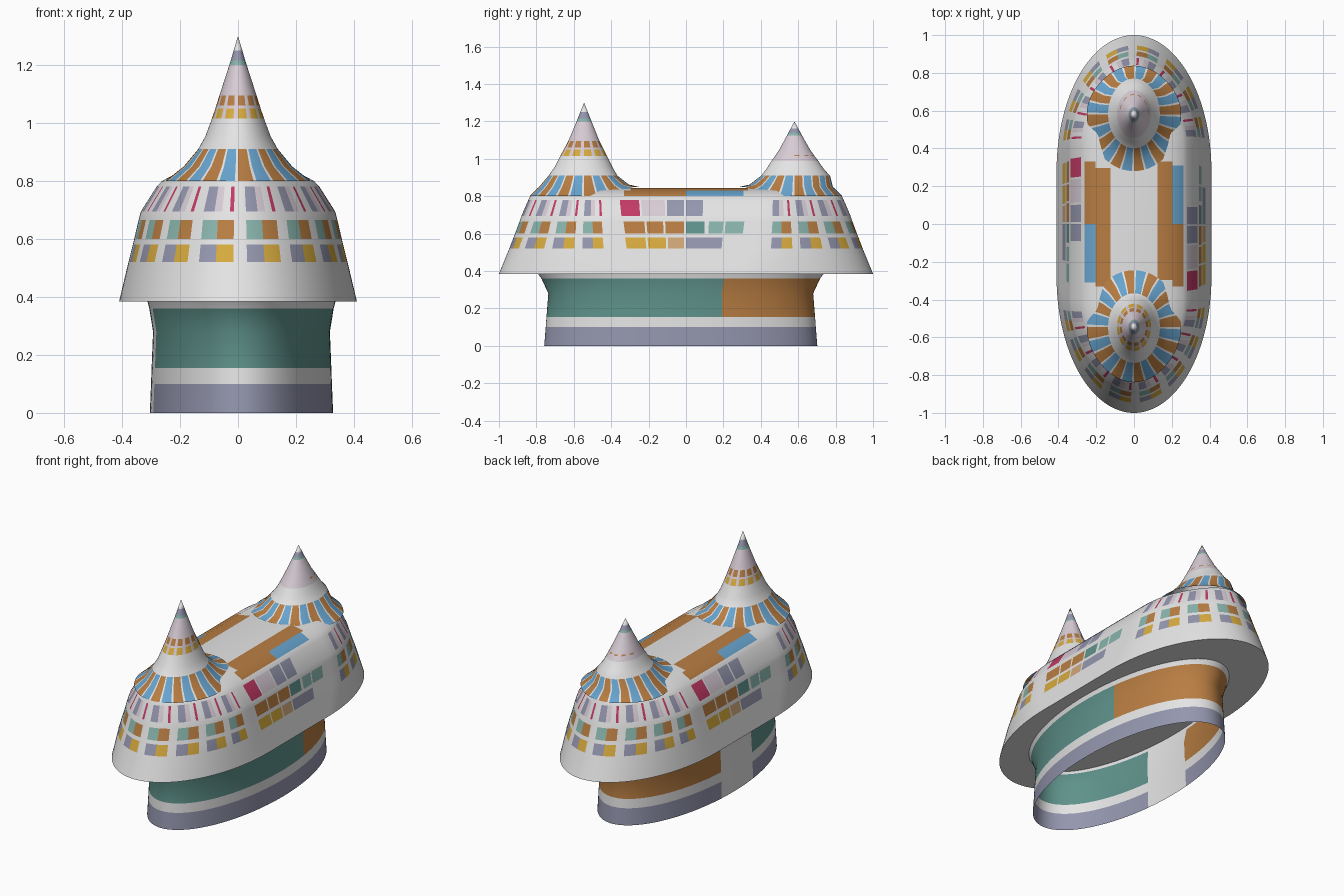
import bpy, bmesh, math

if "Cube" in bpy.data.objects:
    bpy.data.objects.remove(bpy.data.objects["Cube"])

# ---------- colours ----------
COLOURS = [("white", "E4E4E4"), ("slate", "9496AE"), ("teal", "5F928B"), ("light_teal", "88B3AB"),
           ("orange", "B87D42"), ("blue", "68A5D0"), ("yellow", "D6AA3E"), ("crimson", "C23A66"),
           ("pale_pink", "D8CCD5"), ("tan", "CFA679")]
IDX, MATS = {}, []


def lin(h):
    v = int(h, 16) / 255
    return v / 12.92 if v < 0.04 else ((v + 0.055) / 1.055) ** 2.4


for name, hx in COLOURS:
    m = bpy.data.materials.new(name)
    m.diffuse_color = (lin(hx[0:2]), lin(hx[2:4]), lin(hx[4:6]), 1)
    m.use_nodes = True
    m.node_tree.nodes["Principled BSDF"].inputs["Base Color"].default_value = m.diffuse_color
    IDX[name] = len(MATS)
    MATS.append(m)


def loft(name, rings, rule, cap_bottom=False, cap_top=False):
    """Skin closed rings of points; rule(level, column, centre) gives the colour name."""
    bm = bmesh.new()
    vs = [[bm.verts.new(p) for p in r] for r in rings]
    n = len(rings[0])
    for k in range(len(rings) - 1):
        for j in range(n):
            i = (j + 1) % n
            f = bm.faces.new((vs[k][j], vs[k][i], vs[k + 1][i], vs[k + 1][j]))
            f.material_index = IDX[rule(k, j, f.calc_center_median())]
    if cap_bottom:
        bm.faces.new(vs[0][::-1])
    if cap_top:
        bm.faces.new(vs[-1])
    bmesh.ops.remove_doubles(bm, verts=bm.verts, dist=1e-5)
    me = bpy.data.meshes.new(name)
    bm.to_mesh(me)
    bm.free()
    for m in MATS:
        me.materials.append(m)
    ob = bpy.data.objects.new(name, me)
    bpy.context.collection.objects.link(ob)
    bpy.ops.object.select_all(action='DESELECT')
    ob.select_set(True)
    bpy.context.view_layer.objects.active = ob
    bpy.ops.object.shade_smooth_by_angle(angle=math.radians(35))
    return ob


# ---------- base wall: open oval band with a slight waist ----------
wall_levels = [(0, .316, .73), (.10, .312, .722), (.155, .31, .718), (.28, .305, .708),
               (.36, .318, .745), (.387, .325, .765)]
NW = 160
wall_rings = [[(.012 + rx * math.cos(2 * math.pi * j / NW), -.028 + ry * math.sin(2 * math.pi * j / NW), z)
               for j in range(NW)] for z, rx, ry in wall_levels]


def wall_rule(k, j, c):
    if k in (1, 4) or (c.x < 0 and -.23 < c.y < .075):
        return "white"
    if k == 0:
        return "slate"
    return "teal" if c.y < (.2 if c.x > 0 else -.1) else "orange"


loft("base_wall", wall_rings, wall_rule)

# ---------- roof body: oval skirt with window bands ----------
# z, half width, half length, centre of the rounded ends
roof_levels = [(.385, .41, 1.0, .28), (.52, .378, .945, .37), (.58, .363, .922, .38), (.60, .358, .914, .38),
               (.665, .343, .89, .39), (.695, .335, .88, .39), (.78, .281, .843, .40), (.80, .262, .834, .40),
               (.83, .205, .77, .40), (.845, .125, .69, .40)]
NS, NE = 70, 96   # columns along a side and around an end


def pinch(a, p):
    return 1 - p * math.sin(2 * a) ** 2        # slimmer diagonals


def roof_ring(z, w, e, c):
    pts = []
    p = .05 * (z - .385) / .46
    for s in (1, -1):
        pts += [(s * w, s * c * (2 * j / NS - 1), z) for j in range(NS)]
        for j in range(NE):
            t = math.pi * j / NE
            a = t - .13 * math.sin(2 * t)      # even spacing round the oval
            q = pinch(a, p)
            pts.append((s * w * math.cos(a) * q, s * (c + (e - c) * math.sin(a) * q), z))
    return pts


# blocks on the long sides: level -> (start, end, colour)
SIDE = {1: [(-.32, -.215, "yellow"), (-.205, -.11, "yellow"), (-.10, -.01, "tan"), (0, .19, "slate")],
        3: [(-.33, -.225, "orange"), (-.21, -.12, "orange"), (-.11, -.015, "orange"),
            (0, .10, "teal"), (.12, .195, "light_teal"), (.205, .31, "light_teal")],
        5: [(-.345, -.245, "crimson"), (-.235, -.115, "pale_pink"), (-.10, -.015, "slate"), (0, .09, "slate")],
        7: [(-.33, 0, "orange"), (0, .31, "blue")],
        8: [(-.30, .33, "orange")]}
# repeated window pairs around the ends, eleven columns each
ENDS = {1: [0, 0] + ["slate"] * 4 + ["yellow"] * 4 + [0],
        3: [0, 0] + ["light_teal"] * 4 + ["orange"] * 4 + [0],
        5: [0, 0, "slate", "slate", "slate", "pale_pink", "pale_pink", 0, 0, "crimson", 0]}


def roof_rule(k, j, c):
    y = c.y if c.x > 0 else -c.y           # pattern repeats after a half turn
    if abs(c.y) < .365:
        for a, b, col in SIDE.get(k, []):
            if a < y < b:
                return col
        return "white"
    q = j % (NS + NE) - NS - 4
    if k in ENDS and 0 <= q < NE - 8:
        return ENDS[k][q % 11] or "white"
    return "white"


loft("roof_body", [roof_ring(*l) for l in roof_levels], roof_rule, True, True)

# ---------- two flared spires ----------
# z, half width, reach outward, reach inward
spire_levels = [(.80, .25, 0, .30), (.85, .187, 0, .24), (.91, .137, .19, .178), (.955, .112, .158, .152),
                (1.015, .09, .128, .123), (1.05, .078, .108, .105), (1.06, .075, .103, .10),
                (1.095, .064, .084, .082), (1.20, .03, .04, .04), (1.215, .025, .034, .034),
                (1.25, .015, .02, .02), (1.30, 0, 0, 0)]
NC = 144


def spire(name, cy, top):
    d = 1 if cy > 0 else -1
    rings = []
    for i, (z, rx, ro, ri) in enumerate(spire_levels):
        if i < 2:                           # meet the roof end
            ro = (.838, .785)[i] - abs(cy)
        if z > .91:
            z = .91 + (z - .91) * (top - .91) / .39
        ring = []
        for j in range(NC):
            a = 2 * math.pi * j / NC
            out = math.sin(a)
            lift = min(1, max(0, -out - .42) * 2.2) * (.049, .012)[i] if i < 2 else 0
            q = pinch(a, .03) if i < 2 and out > 0 else 1
            ring.append((d * rx * math.cos(a) * q, cy + d * (ro if out > 0 else ri) * out * q, z + lift))
        rings.append(ring)

    def rule(k, j, c):
        if k < 2:
            return "white" if j % 6 == 5 else ("orange", "blue")[j // 6 % 2]
        if k in (4, 6) and d < 0 and j % 12 < 8:
            return "yellow" if k == 4 else "orange"
        if k == 5 and d > 0 and j < NC / 2 and j % 12 < 6:
            return "orange"
        return {4: "pale_pink", 5: "pale_pink", 6: "pale_pink", 7: "pale_pink",
                8: "light_teal", 9: "slate"}.get(k, "white")

    loft(name, rings, rule)


spire("front_spire", -.545, 1.30)
spire("back_spire", .58, 1.20)
